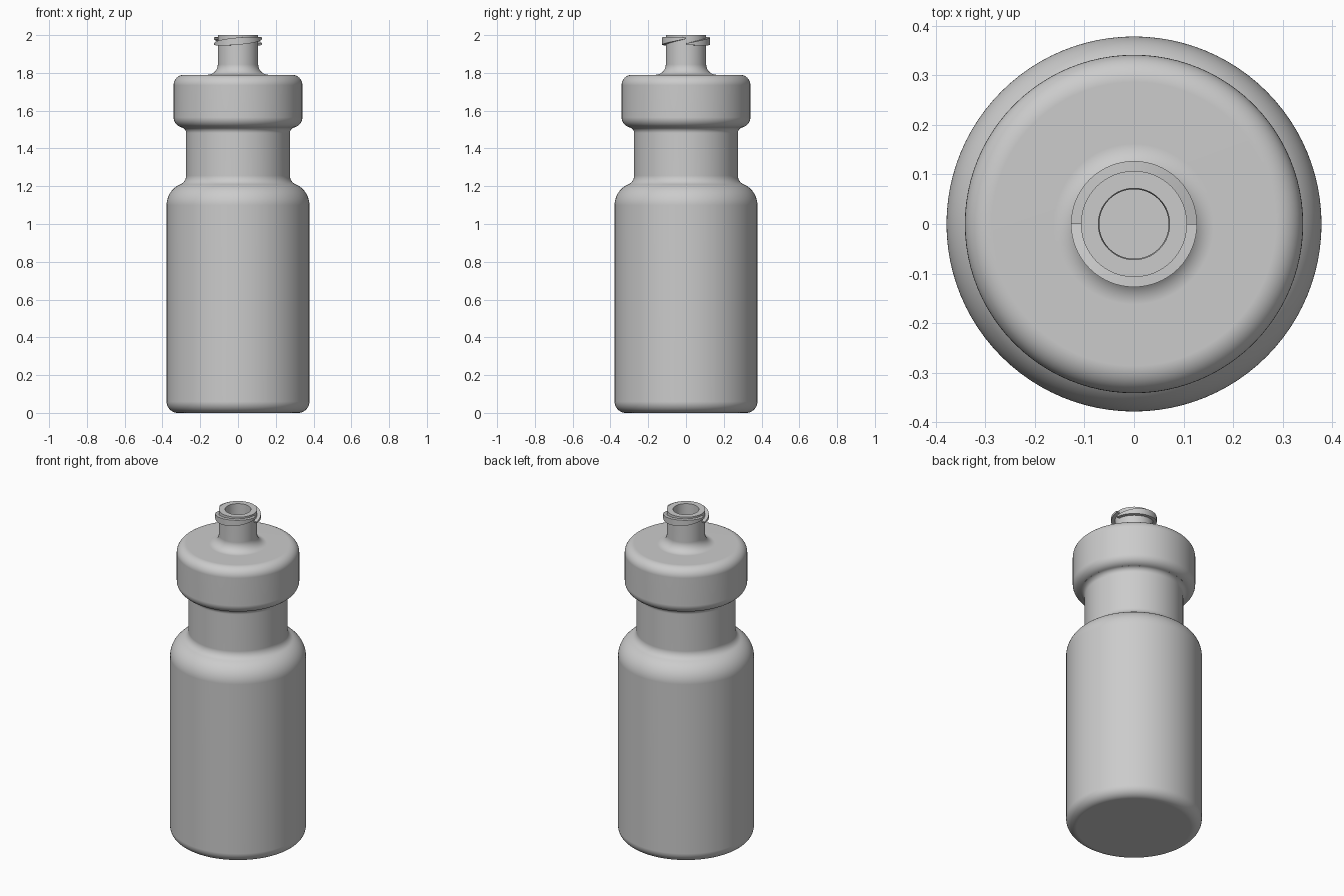
import bpy
import bmesh
from math import sin, cos, pi, radians
from mathutils import Matrix

SEGMENTS = 96

cube = bpy.data.objects.get("Cube")
if cube:
    bpy.data.objects.remove(cube, do_unlink=True)

grey = bpy.data.materials.new("plain grey")
grey.use_nodes = True
grey.diffuse_color = (0.6, 0.6, 0.6, 1)
grey.node_tree.nodes["Principled BSDF"].inputs["Base Color"].default_value = (0.6, 0.6, 0.6, 1)


def finish(bm, name):
    """Turn a bmesh into a smooth shaded object with crisp edges."""
    bmesh.ops.remove_doubles(bm, verts=bm.verts, dist=1e-5)
    bmesh.ops.recalc_face_normals(bm, faces=bm.faces)
    mesh = bpy.data.meshes.new(name)
    bm.to_mesh(mesh)
    bm.free()
    mesh.materials.append(grey)
    obj = bpy.data.objects.new(name, mesh)
    bpy.context.collection.objects.link(obj)
    bpy.ops.object.select_all(action="DESELECT")
    obj.select_set(True)
    bpy.context.view_layer.objects.active = obj
    bpy.ops.object.shade_smooth_by_angle(angle=radians(35))
    weighted = obj.modifiers.new("even shading", "WEIGHTED_NORMAL")
    weighted.keep_sharp = True
    return obj


def arc(r, z, radius, start, end, steps=10):
    """Profile points on a circular arc, angles in degrees."""
    angles = [radians(start + (end - start) * i / steps) for i in range(steps + 1)]
    return [(r + radius * cos(a), z + radius * sin(a)) for a in angles]


def lathe(name, profile, closed=False):
    """Revolve a profile of (radius, height) points about the z axis."""
    bm = bmesh.new()
    verts = [bm.verts.new((r, 0, z)) for r, z in profile]
    edges = [bm.edges.new(pair) for pair in zip(verts, verts[1:])]
    if closed:
        edges.append(bm.edges.new((verts[-1], verts[0])))
    bmesh.ops.spin(bm, geom=verts + edges, axis=(0, 0, 1), cent=(0, 0, 0),
                   angle=2 * pi, steps=SEGMENTS, use_duplicate=False)
    return finish(bm, name)


# Hollow bottle: rounded base, straight wall, shoulder flowing into the neck
lathe("bottle",
      [(0, 0)]
      + arc(0.318, 0.06, 0.06, -90, 0)
      + arc(0.258, 1.10, 0.12, 0, 66.8, 14)
      + arc(0.325, 1.256, 0.05, 246.8, 180)
      + [(0.275, 1.47), (0.25, 1.47), (0.25, 1.22), (0.35, 1.09), (0.35, 0.03), (0, 0.03)])

# Lid with rounded rims, a filleted spout and an open bore
lathe("lid_and_spout",
      [(0.275, 1.47)]
      + arc(0.305, 1.482, 0.03, 180, 103)
      + arc(0.286, 1.565, 0.055, -77, 0)
      + arc(0.286, 1.735, 0.055, 0, 90)
      + arc(0.162, 1.845, 0.055, 270, 180)
      + [(0.107, 2.0), (0.072, 2.0), (0.07, 1.76), (0.25, 1.75), (0.25, 1.47)],
      closed=True)


def thread(name, turn):
    """Half-turn screw ridge, widest in the middle and thin at both ends."""
    bm = bmesh.new()
    rings = []
    steps = SEGMENTS // 2
    for i in range(steps + 1):
        t = i / steps
        a = pi + pi * t
        mid = 1.952 + 0.032 * t
        half = 0.004 + 0.015 * sin(pi * t)
        corners = [(0.1, mid - half), (0.127, mid - half),
                   (0.127, mid + half), (0.1, mid + half)]
        rings.append([bm.verts.new((r * cos(a), r * sin(a), z)) for r, z in corners])
    for a, b in zip(rings, rings[1:]):
        for k in range(4):
            n = (k + 1) % 4
            bm.faces.new((a[k], a[n], b[n], b[k]))
    bm.faces.new(rings[0])
    bm.faces.new(rings[-1])
    bm.transform(Matrix.Rotation(turn, 4, "Z"))
    finish(bm, name)


# Two matching ridges on opposite sides of the spout
thread("front_thread", 0)
thread("back_thread", pi)
